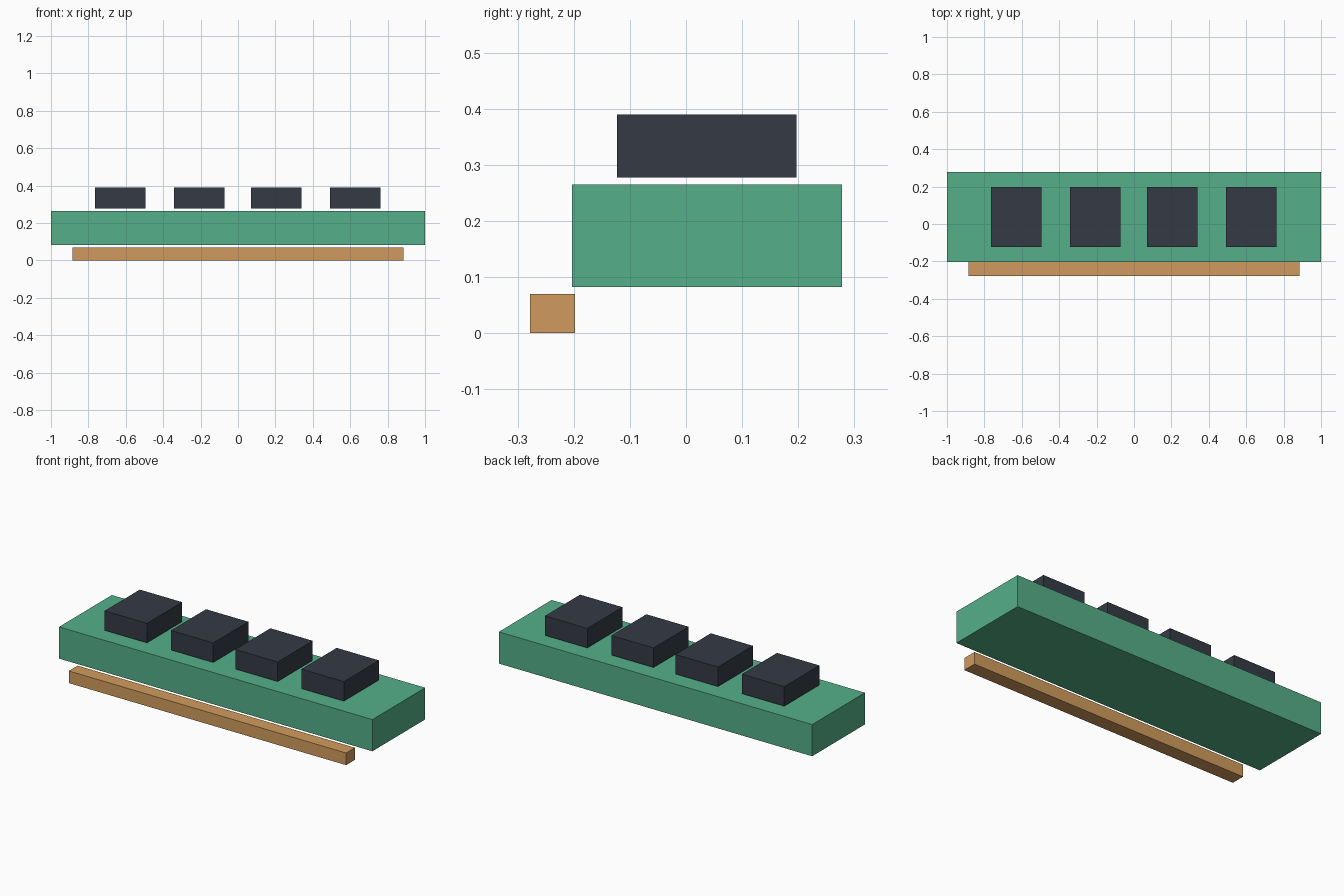
import bpy

if "Cube" in bpy.data.objects:
    bpy.data.objects.remove(bpy.data.objects["Cube"])


def material(name, rgb):
    mat = bpy.data.materials.new(name)
    mat.diffuse_color = (*rgb, 1.0)
    mat.use_nodes = True
    mat.node_tree.nodes["Principled BSDF"].inputs["Base Color"].default_value = mat.diffuse_color
    return mat


def box(name, x, y, z, mat):
    """Box from (min, max) ranges on each axis."""
    centre = [(a + b) / 2 for a, b in (x, y, z)]
    bpy.ops.mesh.primitive_cube_add(size=1, location=centre)
    obj = bpy.context.object
    obj.name = name
    obj.scale = [b - a for a, b in (x, y, z)]
    bpy.ops.object.transform_apply(location=False, rotation=False, scale=True)
    obj.data.materials.append(mat)
    return obj


green = material("green", (0.09, 0.43, 0.25))
orange = material("orange", (0.64, 0.33, 0.11))
dark = material("dark", (0.035, 0.044, 0.06))

# Main slab
box("body", (-1.0, 1.0), (-0.203, 0.278), (0.082, 0.265), green)

# Low strip along the front edge
box("front_strip", (-0.885, 0.885), (-0.278, -0.198), (0.0, 0.07), orange)

# Row of four blocks floating just above the slab
for i, cx in enumerate((-0.63, -0.207, 0.204, 0.627)):
    box(f"top_block_{i + 1}", (cx - 0.135, cx + 0.135),
        (-0.123, 0.197), (0.277, 0.39), dark)
